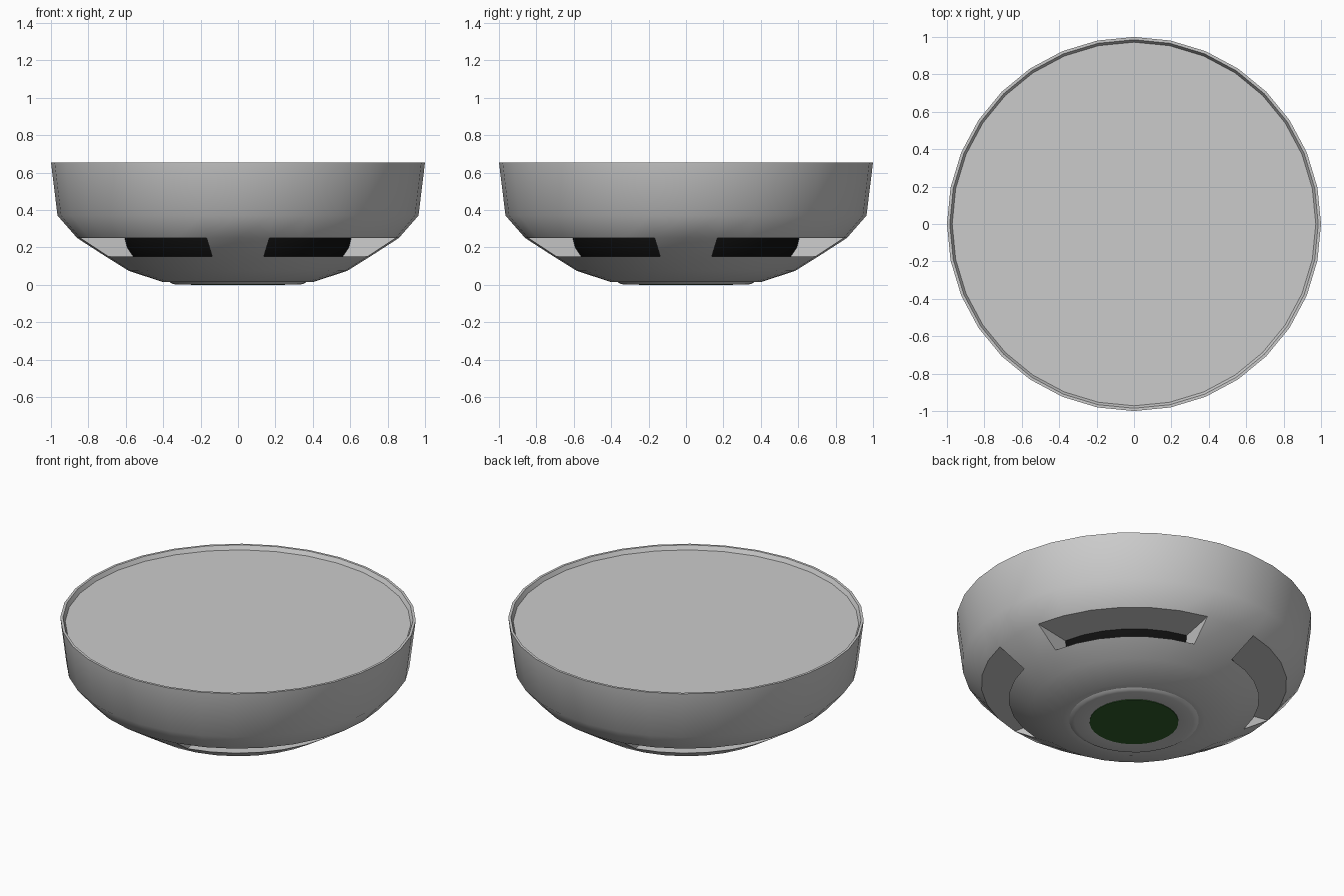
import bpy, bmesh, math

if "Cube" in bpy.data.objects:
    bpy.data.objects.remove(bpy.data.objects["Cube"])

SIDES = 32
STEP = 2 * math.pi / SIDES


def pt(r, z, k):
    return (r * math.cos(k * STEP), r * math.sin(k * STEP), z)


def sweep(bm, profile, keep=lambda k: True):
    """Revolve a (radius, height) profile over the kept segments."""
    for (r0, z0), (r1, z1) in zip(profile, profile[1:]):
        for k in range(SIDES):
            if not keep(k):
                continue
            corners = [pt(r0, z0, k), pt(r0, z0, k + 1), pt(r1, z1, k + 1), pt(r1, z1, k)]
            bm.faces.new([bm.verts.new(c) for c in corners])


def disc(bm, r, z, up):
    ring = [pt(r, z, k) for k in range(SIDES)]
    bm.faces.new([bm.verts.new(c) for c in (ring if up else ring[::-1])])


def finish(bm, name, color=None):
    bmesh.ops.remove_doubles(bm, verts=bm.verts, dist=1e-5)
    me = bpy.data.meshes.new(name)
    bm.to_mesh(me)
    bm.free()
    ob = bpy.data.objects.new(name, me)
    bpy.context.collection.objects.link(ob)
    if color:
        mat = bpy.data.materials.new(name + "_color")
        mat.diffuse_color = color
        mat.use_nodes = True
        mat.node_tree.nodes["Principled BSDF"].inputs["Base Color"].default_value = mat.diffuse_color
        me.materials.append(mat)
    bpy.ops.object.select_all(action='DESELECT')
    ob.select_set(True)
    bpy.context.view_layer.objects.active = ob
    bpy.ops.object.shade_smooth_by_angle(angle=math.radians(42))
    return ob


def in_vent(k):
    return 1 <= k % 8 <= 6


LOW, HIGH = (0.705, 0.15), (0.86, 0.25)          # vent lips
CORE = [(0.57, 0.15), (0.605, 0.20), (0.617, 0.25)]

# Housing: lower dome, posts between the vents, upper wall and recessed back
bm = bmesh.new()
sweep(bm, [(0.365, 0.014), (0.40, 0.014), (0.585, 0.075), LOW])
sweep(bm, [LOW, HIGH], lambda k: not in_vent(k))
sweep(bm, [HIGH, (0.965, 0.37), (1.0, 0.655), (0.985, 0.655), (0.972, 0.63)])
disc(bm, 0.972, 0.63, True)

# Vent floors, ceilings and end walls
sweep(bm, [LOW, CORE[0]], in_vent)
sweep(bm, [CORE[-1], HIGH], in_vent)
for v in range(4):
    for k, flip in ((8 * v + 1, False), (8 * v + 7, True)):
        wall = [pt(r, z, k) for r, z in [LOW, *CORE, HIGH]]
        bm.faces.new([bm.verts.new(c) for c in (wall[::-1] if flip else wall)])
finish(bm, "housing")

# Dark core behind the vents
bm = bmesh.new()
sweep(bm, CORE)
disc(bm, *CORE[0], False)
disc(bm, *CORE[-1], True)
finish(bm, "vent_core", (0.005, 0.005, 0.005, 1))

# Raised ring around the button
bm = bmesh.new()
sweep(bm, [(0.25, 0.004), (0.27, 0.002), (0.335, 0.002), (0.352, 0.006), (0.365, 0.014)])
finish(bm, "button_ring")

# Green test button
bm = bmesh.new()
disc(bm, 0.25, 0.0, False)
sweep(bm, [(0.25, 0.0), (0.25, 0.004)])
finish(bm, "test_button", (0.03, 0.11, 0.025, 1))
